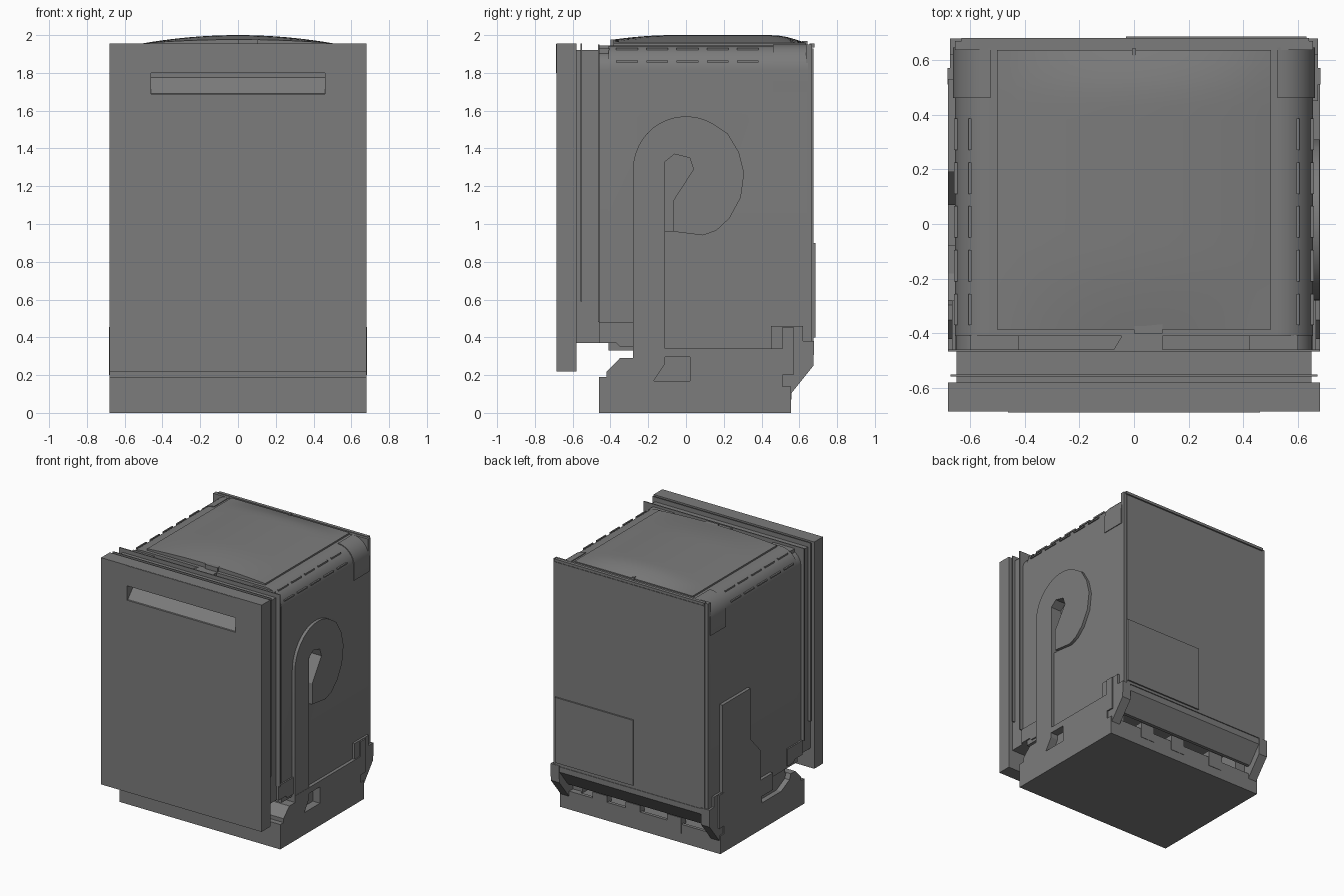
import bpy, bmesh, math
from mathutils import Vector

cube = bpy.data.objects.get("Cube")
if cube:
    bpy.data.objects.remove(cube, do_unlink=True)

GREY = (0.2, 0.2, 0.2, 1)
mat = bpy.data.materials.new("appliance grey")
mat.use_nodes = True
mat.diffuse_color = GREY
mat.node_tree.nodes["Principled BSDF"].inputs["Base Color"].default_value = GREY


def finish(name, bm, smooth=False):
    bmesh.ops.recalc_face_normals(bm, faces=bm.faces)
    me = bpy.data.meshes.new(name)
    bm.to_mesh(me)
    bm.free()
    ob = bpy.data.objects.new(name, me)
    me.materials.append(mat)
    bpy.context.collection.objects.link(ob)
    if smooth:
        bpy.ops.object.select_all(action="DESELECT")
        ob.select_set(True)
        bpy.context.view_layer.objects.active = ob
        bpy.ops.object.shade_smooth_by_angle(angle=math.radians(30))
    return ob


def prism(name, pts, axis, a, b, smooth=False):
    """Extrude a profile along x (points are y, z) or along y (points are x, z)."""
    bm = bmesh.new()
    put = (lambda p, d: (d, p[0], p[1])) if axis == "x" else (lambda p, d: (p[0], d, p[1]))
    face = bm.faces.new([bm.verts.new(put(p, a)) for p in pts])
    out = bmesh.ops.extrude_face_region(bm, geom=[face])
    shift = Vector(put((0, 0), b - a))
    for v in out["geom"]:
        if isinstance(v, bmesh.types.BMVert):
            v.co += shift
    return finish(name, bm, smooth)


def box(name, x, y, z):
    return prism(name, [(x[0], z[0]), (x[1], z[0]), (x[1], z[1]), (x[0], z[1])], "y", *y)


def cut(ob, cutter):
    m = ob.modifiers.new("cut", "BOOLEAN")
    m.operation = "DIFFERENCE"
    m.solver = "EXACT"
    m.object = cutter
    cutter.hide_render = True
    cutter.hide_viewport = True
    cutter.display_type = "WIRE"


def arc(cx, cz, r, a0, a1, n):
    steps = [math.radians(a0 + (a1 - a0) * i / n) for i in range(n + 1)]
    return [(cx + r * math.cos(t), cz + r * math.sin(t)) for t in steps]


def arch(half, low, top, r):
    """Upright outline with rounded upper corners."""
    return ([(-half, low), (half, low)] + arc(half - r, top - r, r, 0, 90, 8)
            + arc(r - half, top - r, r, 90, 180, 8))


# Front door panel with a sloped grip recess
door = box("door_panel", (-0.68, 0.68), (-0.685, -0.58), (0.22, 1.955))
grip = prism("grip_cutter", [(-0.72, 1.8), (-0.6, 1.8), (-0.6, 1.775), (-0.675, 1.69), (-0.72, 1.68)],
             "x", -0.46, 0.46)
cut(door, grip)
box("handle_plate", (-0.46, 0.46), (-0.688, -0.68), (1.8, 1.953))

# Inner door and its thin flanges
box("inner_door", (-0.648, 0.648), (-0.585, -0.46), (0.37, 1.92))
box("door_flange", (-0.67, 0.67), (-0.558, -0.55), (0.59, 1.955))
box("tub_flange", (-0.68, 0.68), (-0.466, -0.458), (0.48, 1.95))

# Tub with rounded upper corners
tub = prism("tub", arch(0.655, 0.33, 1.945, 0.13), "y", -0.41, 0.64, True)
prism("tub_front_collar", arch(0.652, 0.37, 1.915, 0.1), "y", -0.46, -0.405, True)
for s in (-1, 1):
    prism("tub_front_skirt", [(-0.46, 0.37), (-0.37, 0.37), (-0.35, 0.35), (-0.28, 0.35),
                              (-0.28, 0.48), (-0.46, 0.48)], "x", s * 0.64, s * 0.665)

# Corner straps at the rear of the tub
for s in (-1, 1):
    outer = arc(0.525, 1.815, 0.136, 0, 90, 8)
    inner = arc(0.525, 1.815, 0.12, 90, 0, 8)
    pts = [(0.645, 1.7), (0.661, 1.7)] + outer + inner
    prism("rear_strap", [(s * x, z) for x, z in pts], "y", 0.46, 0.645, True)

# Ribs along the rounded shoulders
for s in (-1, 1):
    for i in range(5):
        y = -0.37 + i * 0.16
        box("shoulder_rib", (s * 0.594, s * 0.604), (y, y + 0.115), (1.92, 1.932))
        box("side_rib", (s * 0.645, s * 0.657), (y, y + 0.115), (1.855, 1.865))

# Shallow domed lid
bm = bmesh.new()
n = 20
rows = []
for j in range(n + 1):
    y = -0.385 + 1.02 * j / n
    rise = min(1, 0.3 + (y + 0.385) / 0.45) if y < 0.45 else max(0, (0.64 - y) / 0.19)
    rise = math.sin(rise * math.pi / 2)
    rows.append([])
    for i in range(n + 1):
        x = -0.5 + i / n
        rows[-1].append(bm.verts.new((x, y, 1.957 + 0.043 * rise * (1 - (x / 0.5) ** 2))))
for j in range(n):
    for i in range(n):
        bm.faces.new((rows[j][i], rows[j][i + 1], rows[j + 1][i + 1], rows[j + 1][i]))
rim = [e for e in bm.edges if e.is_boundary]
skirt = bmesh.ops.extrude_edge_only(bm, edges=rim)["geom"]
for v in skirt:
    if isinstance(v, bmesh.types.BMVert):
        v.co.z = 1.935
finish("lid_dome", bm, True)

# Latch and small fittings on the top
box("latch", (0, 0.105), (-0.4, -0.32), (1.93, 1.978))
bm = bmesh.new()
wedge = [(-0.075, -0.46), (0.105, -0.46), (0.105, -0.385), (-0.03, -0.385)]
lo = [bm.verts.new((x, y, 1.9)) for x, y in wedge]
hi = [bm.verts.new((x, y, 1.945)) for x, y in wedge]
bm.faces.new(lo)
bm.faces.new(hi)
for i in range(4):
    bm.faces.new((lo[i - 1], lo[i], hi[i], hi[i - 1]))
finish("latch_base", bm)
for s in (-1, 1):
    box("top_bracket", (s * 0.42, s * 0.6), (-0.46, -0.405), (1.9, 1.93))
box("lid_pin", (-0.008, 0.008), (0.615, 0.642), (1.94, 1.97))

# Back panel, inset sheet and access cover
box("back_panel", (-0.655, 0.655), (0.635, 0.668), (0.35, 1.95))
box("back_sheet", (-0.63, 0.63), (0.66, 0.675), (0.38, 1.93))
box("back_top_lip", (-0.63, 0.64), (0.655, 0.68), (1.935, 1.955))
box("access_cover", (-0.03, 0.63), (0.67, 0.686), (0.4, 0.9))

# Base tray, open at the rear
base = prism("base_tray", [(-0.46, 0), (-0.46, 0.19), (-0.42, 0.19), (-0.42, 0.22), (-0.35, 0.29),
                           (-0.28, 0.29), (-0.28, 0.34), (0.51, 0.34), (0.51, 0.14),
                           (0.555, 0.14), (0.555, 0)], "x", -0.68, 0.68)
cut(base, box("rear_opening_cutter", (-0.52, 0.52), (0.3, 0.53), (0.13, 0.5)))
cut(base, prism("side_notch_cutter", [(-0.11, 0.295), (0.02, 0.295), (0.02, 0.17), (-0.17, 0.17),
                                      (-0.11, 0.26)], "x", 0.62, 0.75))
cut(base, prism("left_notch_cutter", [(-0.08, 0.37), (-0.08, 0.25), (0.05, 0.25), (0.05, 0.2),
                                      (-0.18, 0.2), (-0.28, 0.25), (-0.33, 0.37)], "x", -0.75, -0.64))
for x in (-0.35, 0, 0.28):
    box("rear_clip", (x, x + 0.12), (0.5, 0.558), (0.07, 0.19))

# Sloped apron and corner brackets under the back panel
prism("rear_apron", [(0.63, 0.37), (0.672, 0.37), (0.672, 0.33), (0.57, 0.2), (0.545, 0.2)],
      "x", -0.6, 0.6)
for s in (-1, 1):
    prism("rear_corner_bracket", [(0.51, 0.1), (0.555, 0.1), (0.675, 0.25), (0.678, 0.38), (0.62, 0.38),
                                  (0.62, 0.46), (0.45, 0.46), (0.45, 0.32), (0.51, 0.32)],
          "x", s * 0.6, s * 0.672)
    box("bracket_post", (s * 0.6, s * 0.682), (0.51, 0.57), (0.2, 0.455))

# Raised hooked hose duct on one side, with a pocket inside the hook
hook = [(-0.11, 0.3), (-0.28, 0.3)] + arc(0, 1.29, 0.28, 180, 60, 14)
hook += [(0.22, 1.48), (0.28, 1.38), (0.308, 1.27), (0.29, 1.14), (0.23, 1.03), (0.16, 0.965), (0.09, 0.94)]
pocket = [(-0.07, 0.96), (-0.07, 1.12), (0.04, 1.29), (0.02, 1.35), (-0.06, 1.37), (-0.11, 1.33)]
prism("hose_duct", hook + pocket, "x", 0.645, 0.678, True)
cut(tub, prism("pocket_cutter", pocket + [(-0.11, 0.96)], "x", 0.59, 0.75))

# Stepped side cover on the other side
prism("side_cover", [(0.53, 0.3), (0.53, 1.13), (0.19, 1.13), (0.19, 0.74), (0.07, 0.61), (0.07, 0.38),
                     (-0.08, 0.38), (-0.08, 0.3)], "x", -0.68, -0.645)
